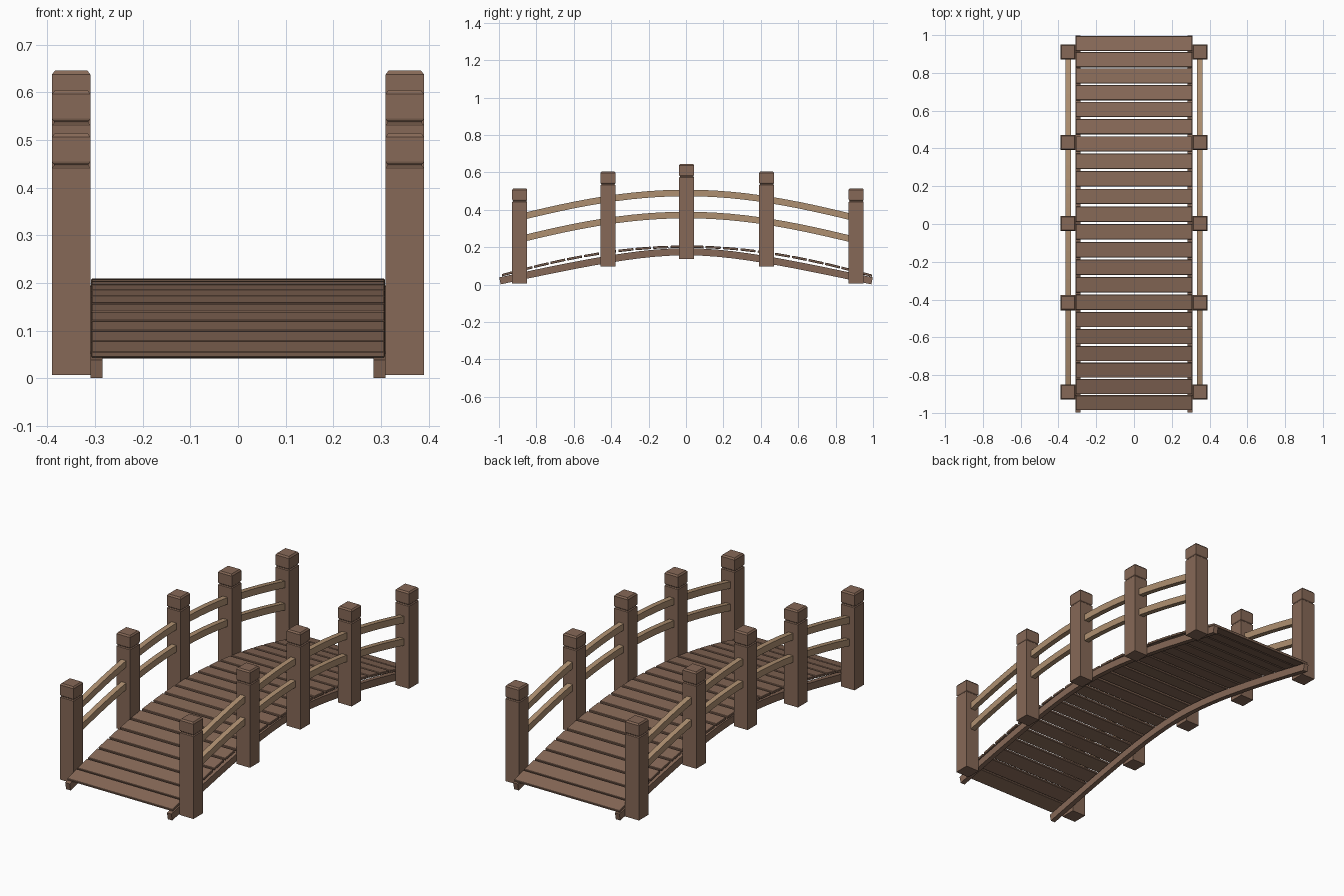
import bpy, bmesh, math
from mathutils import Matrix

if "Cube" in bpy.data.objects:
    bpy.data.objects.remove(bpy.data.objects["Cube"])


def material(name, col):
    m = bpy.data.materials.new(name)
    m.diffuse_color = (*col, 1)
    m.use_nodes = True
    m.node_tree.nodes["Principled BSDF"].inputs["Base Color"].default_value = m.diffuse_color
    return m


BROWN = material("dark_wood", (0.24, 0.14, 0.095))
TAN = material("light_wood", (0.43, 0.28, 0.165))


def finish(name, bm, mat):
    bmesh.ops.recalc_face_normals(bm, faces=bm.faces)
    me = bpy.data.meshes.new(name)
    bm.to_mesh(me)
    bm.free()
    me.materials.append(mat)
    ob = bpy.data.objects.new(name, me)
    bpy.context.collection.objects.link(ob)
    return ob


def beam_drop(y):
    # rounded crown with nearly straight ends
    return math.sqrt(0.00956 + 0.0552 * y * y) - 0.0978


def cos_drop(y):
    return 0.157 * (1 - math.cos(y * math.pi / 2))


def deck_drop(y):
    return 0.5 * cos_drop(y) + 0.0785 * y * y


def slope(f, y):
    return -(f(y + 0.001) - f(y - 0.001)) / 0.002


def sweep(name, x, w, h, z, y0, y1, f, mat, n=24):
    # rectangular bar following an arch
    bm = bmesh.new()
    rings = []
    for i in range(n + 1):
        y = y0 + (y1 - y0) * i / n
        a = math.atan(slope(f, y))
        ny, nz = -math.sin(a) * h / 2, math.cos(a) * h / 2
        c = z - f(y)
        rings.append([bm.verts.new((x + sx * w / 2, y + s * ny, c + s * nz))
                      for sx, s in ((-1, -1), (1, -1), (1, 1), (-1, 1))])
    for a, b in zip(rings, rings[1:]):
        for k in range(4):
            bm.faces.new((a[k], a[(k + 1) % 4], b[(k + 1) % 4], b[k]))
    bm.faces.new(rings[0])
    bm.faces.new(rings[-1])
    return finish(name, bm, mat)


def post(name, x, y, z):
    # square loft: body, recessed neck, chamfered cap
    bm = bmesh.new()
    prof = [(0.0, 0.04), (0.435, 0.04), (0.439, 0.036), (0.442, 0.036),
            (0.445, 0.039), (0.448, 0.04), (0.5, 0.04), (0.508, 0.034)]
    rings = [[bm.verts.new((x + sx * r, y + sy * r, z + h))
              for sx, sy in ((-1, -1), (1, -1), (1, 1), (-1, 1))] for h, r in prof]
    for a, b in zip(rings, rings[1:]):
        for k in range(4):
            bm.faces.new((a[k], a[(k + 1) % 4], b[(k + 1) % 4], b[k]))
    bm.faces.new(rings[0])
    bm.faces.new(rings[-1])
    return finish(name, bm, BROWN)


# deck planks, each tilted to follow the arch
N = 22
for i in range(N):
    s = 2 * i / (N - 1) - 1
    y = 0.005 + 0.95 * s * (1 + 0.035 * (1 - s * s))
    bm = bmesh.new()
    bmesh.ops.create_cube(bm, size=1, matrix=(
        Matrix.Translation((0, y, 0.2025 - deck_drop(y)))
        @ Matrix.Rotation(math.atan(slope(deck_drop, y)), 4, 'X')
        @ Matrix.Diagonal((0.616, 0.081, 0.013, 1))))
    bmesh.ops.bevel(bm, geom=bm.edges[:], offset=0.002, segments=1, affect='EDGES')
    finish(f"deck_plank_{i + 1}", bm, BROWN)

# both sides: support beam, two rails, five posts
POSTS = [(-0.889, 0.131), (-0.417, 0.041), (0.003, 0.0), (0.431, 0.041), (0.91, 0.131)]
for side, sx in (("left", -1), ("right", 1)):
    sweep(f"{side}_beam", sx * 0.297, 0.026, 0.038, 0.1755, -0.995, 0.995, beam_drop, BROWN)
    sweep(f"{side}_top_rail", sx * 0.348, 0.028, 0.035, 0.49, -0.889, 0.91, cos_drop, TAN)
    sweep(f"{side}_lower_rail", sx * 0.348, 0.028, 0.035, 0.372, -0.889, 0.91, cos_drop, TAN)
    for j, (y, d) in enumerate(POSTS):
        post(f"{side}_post_{j + 1}", sx * 0.35, y, 0.138 - d)
